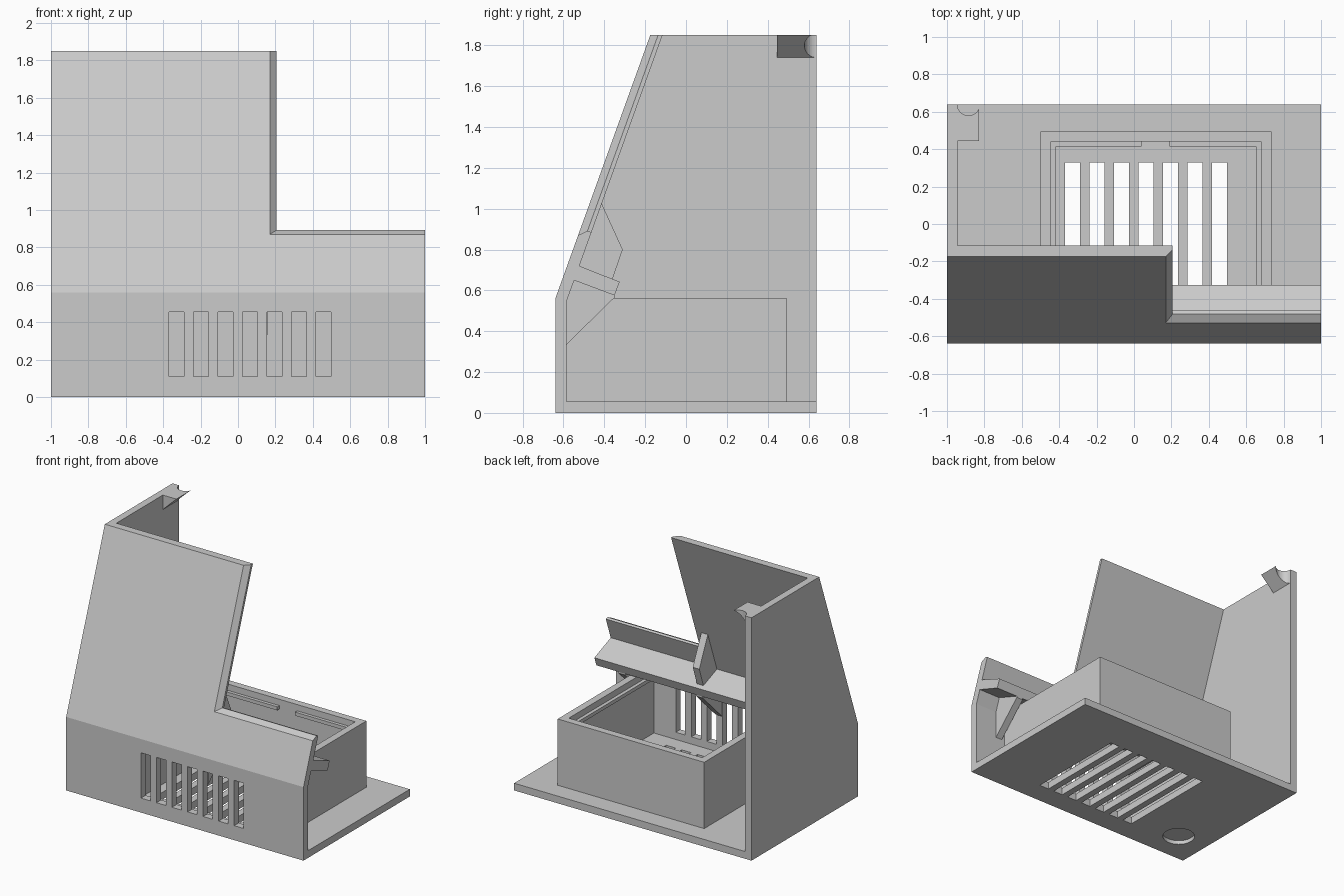
import bpy, bmesh, math
from mathutils import Vector

if "Cube" in bpy.data.objects:
    bpy.data.objects.remove(bpy.data.objects["Cube"])

grey = bpy.data.materials.new("light_grey")
grey.diffuse_color = (0.6, 0.6, 0.6, 1)
grey.use_nodes = True
grey.node_tree.nodes["Principled BSDF"].inputs["Base Color"].default_value = grey.diffuse_color

def loft(name, rings):
    """Solid through a list of equal-length point rings, capped at both ends."""
    bm = bmesh.new()
    vs = [[bm.verts.new(p) for p in r] for r in rings]
    n = len(vs[0])
    for a, b in zip(vs, vs[1:]):
        for i in range(n):
            j = (i + 1) % n
            bm.faces.new((a[i], a[j], b[j], b[i]))
    bm.faces.new(vs[0])
    bm.faces.new(vs[-1])
    bmesh.ops.recalc_face_normals(bm, faces=bm.faces)
    me = bpy.data.meshes.new(name)
    bm.to_mesh(me)
    bm.free()
    me.materials.append(grey)
    ob = bpy.data.objects.new(name, me)
    bpy.context.collection.objects.link(ob)
    return ob

def prism(name, yz, x0, x1):
    return loft(name, [[(x, y, z) for y, z in yz] for x in (x0, x1)])

def box(name, x0, x1, y0, y1, z0, z1):
    return prism(name, [(y0, z0), (y1, z0), (y1, z1), (y0, z1)], x0, x1)

def cylinder(name, x, y, r, z0, z1, n=48):
    return loft(name, [[(x + r * math.cos(2 * math.pi * i / n),
                         y + r * math.sin(2 * math.pi * i / n), z)
                        for i in range(n)] for z in (z0, z1)])

def cut(ob, cutters):
    for c in cutters:
        c.hide_render = True
        m = ob.modifiers.new("cut", 'BOOLEAN')
        m.operation = 'DIFFERENCE'
        m.solver = 'EXACT'
        m.object = c
        bpy.context.view_layer.objects.active = ob
        bpy.ops.object.modifier_apply(modifier=m.name)
        bpy.data.objects.remove(c)

T = 0.055
slots = [(-0.37 + 0.131 * i, -0.29 + 0.131 * i) for i in range(7)]

# Left side wall
prism("side_wall", [(-0.64, 0), (0.64, 0), (0.64, 1.85), (-0.175, 1.85), (-0.64, 0.56)],
      -1, -1 + T)

# Base plate with vent slots and a round blind recess underneath
base = box("base_plate", -1 + T, 1, -0.585, 0.64, 0, T)
cut(base, [box("slot_cutter", a, b, -0.47, 0.33, -0.1, 0.1) for a, b in slots])
cut(base, [cylinder("recess_cutter", -0.75, -0.39, 0.115, -0.1, 0.03)])

# Front panel: vertical below, leaning back above
front = prism("front_panel", [(-0.64, 0), (-0.64, 0.56), (-0.175, 1.85), (-0.115, 1.85),
                              (-0.585, 0.546), (-0.585, 0)], -1 + T, 1)
cut(front, [box("vent_cutter", a, b, -0.8, -0.5, 0.11, 0.455) for a, b in slots])

# Corner opening with a chamfered outer edge, laid out in the sloped plane
up = Vector((0, 0.465, 1.29)).normalized()
out = Vector((0, -up.z, up.y))
org = Vector((0, -0.64, 0.56))
v0 = 0.31 / up.z
rings = []
for depth, grow in ((-0.05, -0.05), (0.036, 0.036), (0.2, 0.036)):
    rings.append([org + Vector((x, 0, 0)) + up * v - out * depth
                  for x, v in ((0.17 + grow, v0 + grow), (1.3, v0 + grow),
                               (1.3, 2.2), (0.17 + grow, 2.2))])
cut(front, [loft("opening_cutter", rings)])

# Open storage tray behind the front panel
box("tray_left_wall", -0.5, -0.445, -0.585, 0.495, T, 0.56)
box("tray_right_wall", 0.68, 0.735, -0.585, 0.495, T, 0.56)
box("tray_back_wall", -0.445, 0.68, 0.44, 0.495, T, 0.56)

# Thin retaining ribs inside the tray
box("rib_left", -0.445, -0.418, -0.585, 0.44, 0.485, 0.512)
box("rib_right", 0.653, 0.68, -0.585, 0.44, 0.485, 0.512)
box("rib_back_left", -0.418, 0.04, 0.415, 0.44, 0.485, 0.512)
box("rib_back_right", 0.19, 0.653, 0.415, 0.44, 0.485, 0.512)

# Sloped shelf, its stop plate and the brackets below
prism("shelf", [(-0.55, 0.65), (-0.35, 0.575), (-0.325, 0.642), (-0.524, 0.72)], -1 + T, 1)
prism("shelf_stop", [(-0.524, 0.72), (-0.36, 0.655), (-0.31, 0.80), (-0.415, 1.03)],
      0.105, 0.16)
for i, x in enumerate((0.105, 0.76)):
    prism(f"shelf_bracket_{i + 1}", [(-0.585, 0.335), (-0.35, 0.565), (-0.35, 0.575),
                                     (-0.55, 0.65), (-0.585, 0.55)], x, x + T)

# Wedge at the wall top with half a screw hole
wedge = loft("screw_wedge", [[(-0.945, y, 1.74), (-0.83, y, 1.85), (-0.945, y, 1.85)]
                             for y in (0.445, 0.64)])
cut(wedge, [cylinder("hole_cutter", -0.885, 0.64, 0.06, 1.6, 2.0)])
